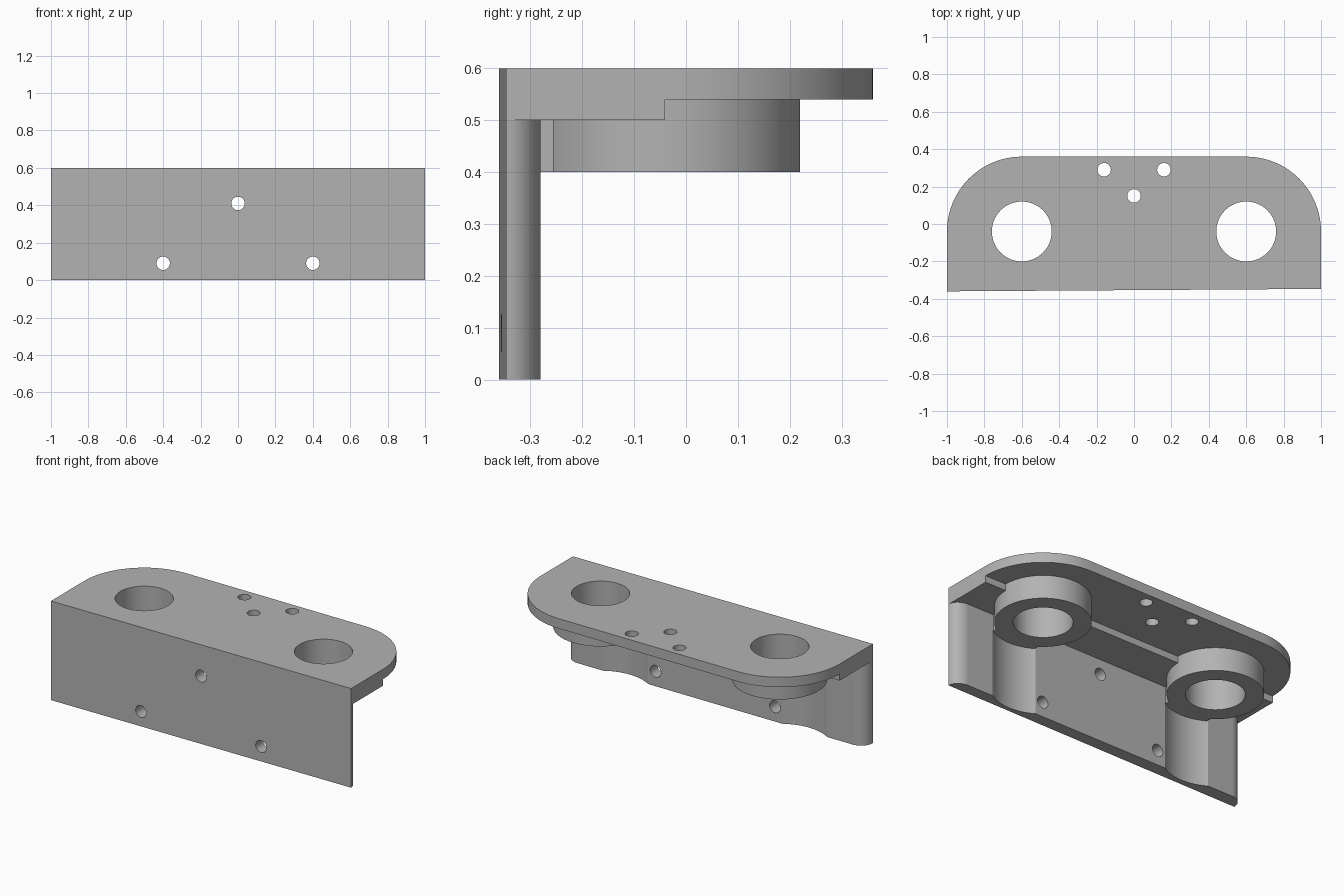
import bpy, bmesh
from math import cos, sin, pi

cube = bpy.data.objects.get("Cube")
if cube:
    bpy.data.objects.remove(cube, do_unlink=True)

grey = bpy.data.materials.new("machined_grey")
grey.use_nodes = True
GREY = (0.45, 0.45, 0.45, 1)
grey.diffuse_color = GREY
grey.node_tree.nodes["Principled BSDF"].inputs["Base Color"].default_value = GREY

FRONT_L, FRONT_R, WALL_BACK, AXIS_Y = -0.36, -0.347, -0.28, -0.04
BORE_X = 0.6


def arc(cx, cy, rx, ry, a, b, n=24):
    """Points along an elliptical arc from angle a to b."""
    steps = [a + (b - a) * i / n for i in range(n + 1)]
    return [(cx + rx * cos(t), cy + ry * sin(t)) for t in steps]


def prism(name, outline, z0, z1):
    """Extrude a counter-clockwise outline upwards."""
    bm = bmesh.new()
    face = bm.faces.new([bm.verts.new((x, y, z0)) for x, y in outline])
    new = bmesh.ops.extrude_face_region(bm, geom=[face])["geom"]
    bmesh.ops.translate(bm, vec=(0, 0, z1 - z0),
                        verts=[v for v in new if isinstance(v, bmesh.types.BMVert)])
    bmesh.ops.recalc_face_normals(bm, faces=bm.faces)
    mesh = bpy.data.meshes.new(name)
    bm.to_mesh(mesh)
    bm.free()
    mesh.materials.append(grey)
    obj = bpy.data.objects.new(name, mesh)
    bpy.context.collection.objects.link(obj)
    return obj


def disc(name, x, y, r, z0, z1, n=64):
    return prism(name, arc(x, y, r, r, 0, 2 * pi, n)[:-1], z0, z1)


def combine(target, tool, operation):
    """Apply a boolean and discard the tool."""
    tool.hide_render = True
    bpy.context.view_layer.objects.active = target
    mod = target.modifiers.new(operation, "BOOLEAN")
    mod.operation, mod.solver, mod.object = operation, "EXACT", tool
    bpy.ops.object.modifier_apply(modifier=mod.name)
    bpy.data.objects.remove(tool, do_unlink=True)


# Top plate with rounded rear corners
bracket = prism("mounting_bracket",
                [(-1, FRONT_L), (1, FRONT_R)]
                + arc(BORE_X, AXIS_Y, 0.4, 0.4, 0, pi / 2)
                + arc(-BORE_X, AXIS_Y, 0.4, 0.4, pi / 2, pi), 0.54, 0.6)

# Thicker front half of the plate
slab = prism("thick_slab", [(-1, FRONT_L), (1, FRONT_R), (1, AXIS_Y), (-1, AXIS_Y)],
             0.5, 0.54)

# Front wall with rounded rear ends and scalloped clearance below each bore
wall = prism("front_wall",
             arc(0.92, FRONT_R, 0.08, WALL_BACK - FRONT_R, 0, pi / 2, 16)
             + arc(-0.92, FRONT_L, 0.08, WALL_BACK - FRONT_L, pi / 2, pi, 16), 0, 0.5)
for side in (-1, 1):
    combine(wall, disc("scallop_cutter", side * BORE_X, AXIS_Y, 0.283, -0.1, 0.4, 96),
            "DIFFERENCE")

combine(bracket, slab, "UNION")
combine(bracket, wall, "UNION")

# Bosses, each joined to the wall by a short web
for side in (-1, 1):
    x = side * BORE_X
    combine(bracket, disc("boss", x, AXIS_Y, 0.26, 0.4, 0.56, 96), "UNION")
    web = prism("boss_web", [(x - 0.145, -0.3), (x + 0.145, -0.3),
                             (x + 0.145, -0.24), (x - 0.145, -0.24)], 0.4, 0.52)
    combine(bracket, web, "UNION")

# Bores and small vertical holes
for x, y, r in ((-BORE_X, AXIS_Y, 0.16), (BORE_X, AXIS_Y, 0.16),
                (-0.16, 0.29, 0.036), (0.16, 0.29, 0.036), (0, 0.15, 0.036)):
    combine(bracket, disc("hole_cutter", x, y, r, 0.3, 0.7), "DIFFERENCE")

# Screw holes through the wall
for x, z in ((0, 0.41), (-0.4, 0.09), (0.4, 0.09)):
    cutter = disc("screw_cutter", 0, 0, 0.036, -0.1, 0.1, 40)
    cutter.rotation_euler = (pi / 2, 0, 0)
    cutter.location = (x, -0.32, z)
    bpy.context.view_layer.update()
    combine(bracket, cutter, "DIFFERENCE")

# Smooth the curved faces and keep edges crisp
bpy.ops.object.select_all(action="DESELECT")
bracket.select_set(True)
bpy.context.view_layer.objects.active = bracket
bpy.ops.object.shade_smooth_by_angle(angle=0.4)
